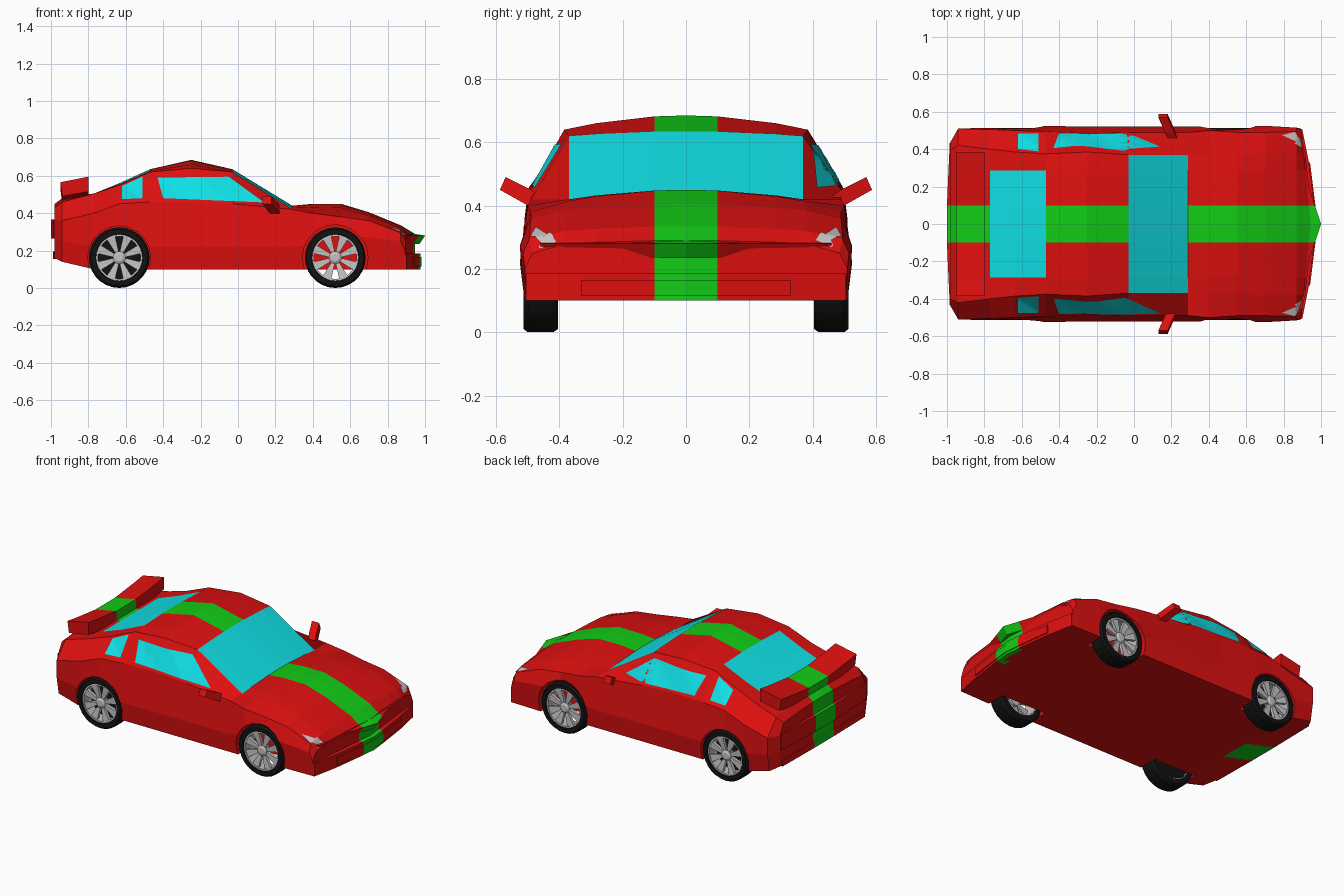
import bpy, bmesh, math
from mathutils import Vector
from mathutils.bvhtree import BVHTree

if "Cube" in bpy.data.objects:
    bpy.data.objects.remove(bpy.data.objects["Cube"])


def colour(name, r, g, b):
    m = bpy.data.materials.new(name)
    m.diffuse_color = (r, g, b, 1)
    m.use_nodes = True
    m.node_tree.nodes["Principled BSDF"].inputs["Base Color"].default_value = m.diffuse_color
    return m


RED = colour("red_paint", 0.72, 0.005, 0.005)
GREEN = colour("green_stripe", 0.006, 0.6, 0.008)
GLASS = colour("cyan_glass", 0.005, 0.74, 0.78)
BLACK = colour("black_rubber", 0.006, 0.006, 0.006)
SILVER = colour("silver_metal", 0.55, 0.55, 0.55)


def finish(name, bm, mats, rule=None):
    bmesh.ops.recalc_face_normals(bm, faces=bm.faces[:])
    bm.normal_update()
    if rule:
        for f in bm.faces:
            f.material_index = rule(f.calc_center_median(), f.normal)
    me = bpy.data.meshes.new(name)
    bm.to_mesh(me)
    ob = bpy.data.objects.new(name, me)
    bpy.context.collection.objects.link(ob)
    for m in mats:
        me.materials.append(m)
    return ob


def loft(bm, rings, caps=None, closed=False):
    """Skin a list of rings; caps lists the index loops closing both ends."""
    vs = [[bm.verts.new(p) for p in r] for r in rings]
    n = len(vs[0])
    pairs = list(zip(vs, vs[1:])) + ([(vs[-1], vs[0])] if closed else [])
    for a, b in pairs:
        for i in range(n):
            j = (i + 1) % n
            bm.faces.new((a[i], a[j], b[j], b[i]))
    if not closed:
        for ring in (vs[0], vs[-1]):
            for loop in caps or [range(n)]:
                bm.faces.new([ring[i % n] for i in loop])


def stripe(c, n):
    return 1 if abs(c.y) < 0.1 else 0


# ---- body: cross-sections (x, floor z, floor w, side w,z, belt w,z, top edge w,z, centre z)
STATIONS = [
    (-0.98, .16, .43, .44, .25, .44, .36, .40, .43, .45),
    (-0.94, .14, .49, .51, .25, .51, .36, .42, .46, .48),
    (-0.77, .10, .50, .515, .22, .505, .40, .40, .505, .505),
    (-0.635, .10, .505, .52, .22, .50, .45, .385, .55, .56),
    (-0.47, .10, .51, .525, .22, .495, .46, .375, .62, .635),
    (-0.25, .10, .51, .52, .22, .485, .46, .385, .64, .685),
    (-0.03, .10, .51, .52, .22, .49, .45, .37, .62, .635),
    (0.29, .10, .51, .52, .22, .49, .42, .37, .42, .44),
    (0.40, .10, .51, .52, .23, .50, .40, .37, .42, .45),
    (0.55, .10, .515, .525, .28, .49, .38, .37, .415, .45),
    (0.70, .10, .51, .525, .27, .49, .36, .38, .385, .405),
    (0.87, .10, .505, .515, .25, .495, .295, .38, .32, .335),
    (0.945, .10, .50, .51, .20, .485, .25, .38, .28, .29),
]


def section(x, z0, wb, wm, zc, wd, zd, we, ze, zh):
    def top(y):
        return (y, zh - (zh - ze) * (y / we) ** 2)
    half = [(0, z0), (.1, z0), (.285, z0), (wb, z0), (wm, zc), (wd, zd),
            (we, ze), top(.285), top(.1), (0, zh)]
    full = half + [(-y, z) for y, z in reversed(half[1:-1])]
    bow = .1 if x > .9 else 0
    return [(x - bow * abs(y), y, z) for y, z in full]


def body_rule(c, n):
    if n.z > .3 and -.77 < c.x < -.47 and abs(c.y) < .285:
        return 2
    if n.z > .3 and -.03 < c.x < .29 and abs(c.y) < .37:
        return 2
    if abs(c.y) < .1 and (n.z > -.3 or c.x < -.77):
        return 1
    return 0


bm = bmesh.new()
right = [(0, 1, 8, 9), (1, 2, 7, 8), (2, 3, 4, 5, 6, 7)]
left = [tuple(18 - i for i in loop) for loop in right]
loft(bm, [section(*s) for s in STATIONS], right + left)
body = finish("body", bm, [RED, GREEN, GLASS], body_rule)
tree = BVHTree.FromBMesh(bm)

# ---- wheel arches cut from the body
WHEELS = [("front", .52, .175), ("rear", -.635, .168)]


def circle(x, y, z, r, n):
    return [(x + r * math.cos(2 * math.pi * i / n), y,
             z + r * math.sin(2 * math.pi * i / n)) for i in range(n)]


bm = bmesh.new()
for _, x, r in WHEELS:
    for s in (-1, 1):
        loft(bm, [circle(x, s * .385, .163, r, 20), circle(x, s * .7, .163, r, 20)])
cutter = finish("arch_cutter", bm, [RED])
cutter.hide_render = True
cutter.hide_viewport = True
cutter.display_type = 'WIRE'
mod = body.modifiers.new("arches", 'BOOLEAN')
mod.operation, mod.solver, mod.object = 'DIFFERENCE', 'EXACT', cutter


# ---- thin plates laid on the body: side glass and headlights
def plate(name, quad, direction, mat, n=8):
    d = Vector(direction)
    a, b, c, e = (Vector(q) for q in quad)
    bm = bmesh.new()
    grid = []
    for i in range(n + 1):
        row = []
        for j in range(n + 1):
            u, v = i / n, j / n
            p = a.lerp(b, u).lerp(e.lerp(c, u), v)
            hit = tree.ray_cast(p - d, d)[0] or p
            row.append(bm.verts.new(hit - d * .004))
        grid.append(row)
    for i in range(n):
        for j in range(n):
            bm.faces.new((grid[i][j], grid[i + 1][j], grid[i + 1][j + 1], grid[i][j + 1]))
    ob = finish(name, bm, [mat])
    if ob.data.polygons[0].normal.dot(d) > 0:
        ob.data.flip_normals()


DOOR = [(-.40, .48), (.14, .457), (-.05, .595), (-.43, .59)]
NOSE_GLASS = [(.13, .458), (.15, .48), (.14, .49), (.125, .468)]
QUARTER = [(-.62, .475), (-.51, .48), (-.51, .597), (-.62, .545)]
LAMPS = [[(.79, .475), (.87, .44), (.885, .455), (.86, .492)],
         [(.86, .43), (.895, .41), (.895, .46), (.89, .465)]]
for s, side in ((-1, "left"), (1, "right")):
    for nm, q in (("door_window", DOOR), ("quarter_window", QUARTER)):
        plate(f"{nm}_{side}", [(x, s * .1, z) for x, z in q], (0, -s, 0), GLASS)
    for k, q in enumerate(LAMPS):
        plate(f"headlight_{side}_{k}", [(x, s * y, .1) for x, y in q], (0, 0, -1), SILVER, 5)


# ---- bumpers and lips wrapping the two ends
def band(name, path, z0, z1, depth, lean=0):
    full = [(x, -y) for x, y in reversed(path[1:])] + path
    bm = bmesh.new()
    loft(bm, [[(x, y, z1), (x - lean, y, z0), (x - depth, y, z0), (x - depth, y, z1 + abs(lean) * .4)]
              for x, y in full])
    finish(name, bm, [RED, GREEN], stripe)


band("nose_lip", [(1.0, 0), (.967, .1), (.935, .2), (.915, .38), (.897, .46)], .235, .28, .07, .03)
band("front_bumper", [(.975, 0), (.965, .1), (.935, .33), (.90, .505)], .10, .185, .06)
band("number_panel", [(.98, 0), (.97, .1), (.941, .33)], .115, .165, .03)
band("tail_panel", [(-1.0, 0), (-1.0, .1), (-.995, .22), (-.985, .435)], .265, .365, -.04)
band("rear_lip", [(-.99, 0), (-.99, .1), (-.985, .42)], .155, .195, -.04)

# ---- rear spoiler, dipping towards the middle
WING = [(-.95, .565), (-.80, .595), (-.80, .515), (-.94, .49)]
bm = bmesh.new()
loft(bm, [[(x, y, z - drop) for x, z in WING] for y, drop in
          ((-.385, 0), (-.3, .012), (-.1, .035), (.1, .035), (.3, .012), (.385, 0))])
finish("spoiler", bm, [RED, GREEN], stripe)

# ---- door mirrors
for s, side in ((-1, "left"), (1, "right")):
    bm = bmesh.new()
    loft(bm, [[(x, s * (y + dy), z) for x, dy, z in
               ((x0, .008, z0), (x0 + .05, .008, z0), (x0 + .05, -.01, z1), (x0, -.01, z1))]
              for x0, y, z0, z1 in ((.18, .47, .39, .43), (.165, .50, .405, .45), (.13, .58, .45, .49))])
    finish(f"mirror_{side}", bm, [RED])

# ---- wheels: tyre, rim with eight spokes, and a dark backing at the rear
for nm, cx, _ in WHEELS:
    for s, side in ((-1, "left"), (1, "right")):
        cz = .162
        bm = bmesh.new()
        prof = [(.122, .405), (.152, .405), (.162, .42), (.162, .5), (.152, .513), (.126, .513), (.122, .5)]
        loft(bm, [circle(cx, s * y, cz, r, 28) for r, y in prof], closed=True)
        finish(f"tyre_{nm}_{side}", bm, [BLACK])

        bm = bmesh.new()
        loft(bm, [circle(cx, s * y, cz, r, 28) for r, y in
                  ((.124, .41), (.124, .506), (.114, .506), (.116, .41))], closed=True)
        loft(bm, [circle(cx, s * y, cz, r, 12) for r, y in ((.034, .46), (.034, .497), (.02, .505))])
        for k in range(8):
            t = k * math.pi / 4 + math.pi / 8
            u, v = Vector((math.cos(t), 0, math.sin(t))), Vector((-math.sin(t), 0, math.cos(t)))
            o = Vector((cx, 0, cz))
            loft(bm, [[o + u * r + v * w * k2 + Vector((0, s * yy, 0))
                       for k2, yy in ((-1, y), (1, y), (1, y - .02), (-1, y - .02))]
                      for r, w, y in ((.025, .009, .495), (.118, .024, .503))])
        finish(f"rim_{nm}_{side}", bm, [SILVER])

        if nm == "rear":
            bm = bmesh.new()
            loft(bm, [circle(cx, s * y, cz, .12, 20) for y in (.41, .43)])
            finish(f"wheel_backing_{side}", bm, [BLACK])
